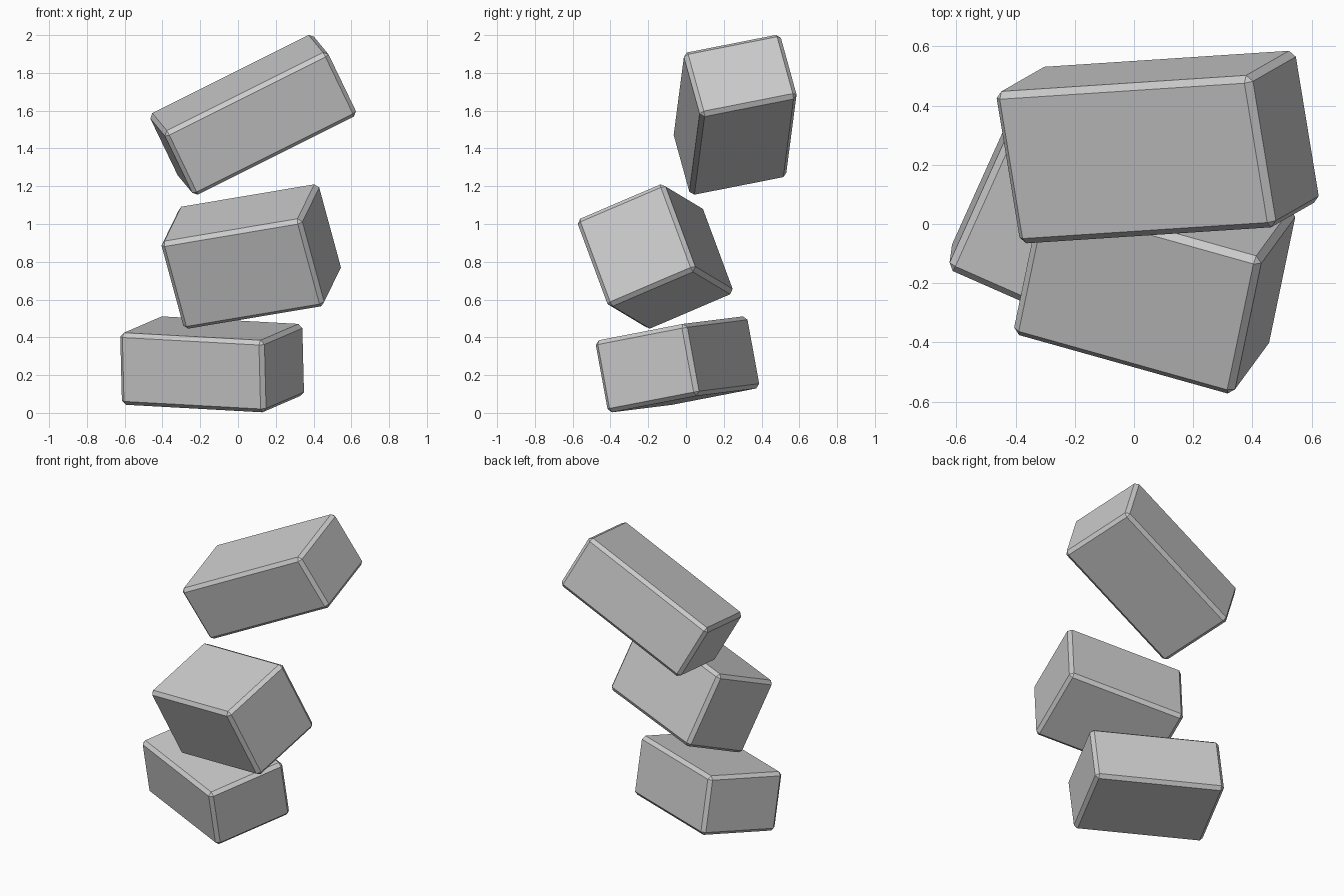
import bpy, bmesh
from mathutils import Vector, Matrix

if "Cube" in bpy.data.objects:
    bpy.data.objects.remove(bpy.data.objects["Cube"])


def block(name, center, length_dir, depth_dir, size, chamfer=0.022):
    """A chamfered stone block, oriented by its length and depth directions."""
    u = Vector(length_dir).normalized()
    v = Vector(depth_dir)
    v = (v - u * v.dot(u)).normalized()
    w = u.cross(v)
    rot = Matrix((u, v, w)).transposed().to_4x4()

    bm = bmesh.new()
    bmesh.ops.create_cube(bm, size=1.0)
    bmesh.ops.scale(bm, vec=size, verts=bm.verts)
    bmesh.ops.bevel(bm, geom=bm.edges[:], offset=chamfer, segments=1,
                    affect='EDGES', profile=0.5)
    mesh = bpy.data.meshes.new(name)
    bm.to_mesh(mesh)
    bm.free()
    ob = bpy.data.objects.new(name, mesh)
    ob.matrix_world = Matrix.Translation(center) @ rot
    bpy.context.collection.objects.link(ob)
    return ob


# Three tumbling blocks, lowest first
block("lower_block", (-0.137, -0.045, 0.257),
      (0.727, -0.32, -0.04), (0.2, 0.465, 0.09), (0.835, 0.54, 0.388))
block("middle_block", (0.07, -0.163, 0.828),
      (0.714, -0.2, 0.12), (0.085, 0.45, 0.19), (0.785, 0.515, 0.51))
block("upper_block", (0.08, 0.26, 1.578),
      (0.84, 0.055, 0.42), (-0.075, 0.475, 0.095), (0.97, 0.53, 0.388))
